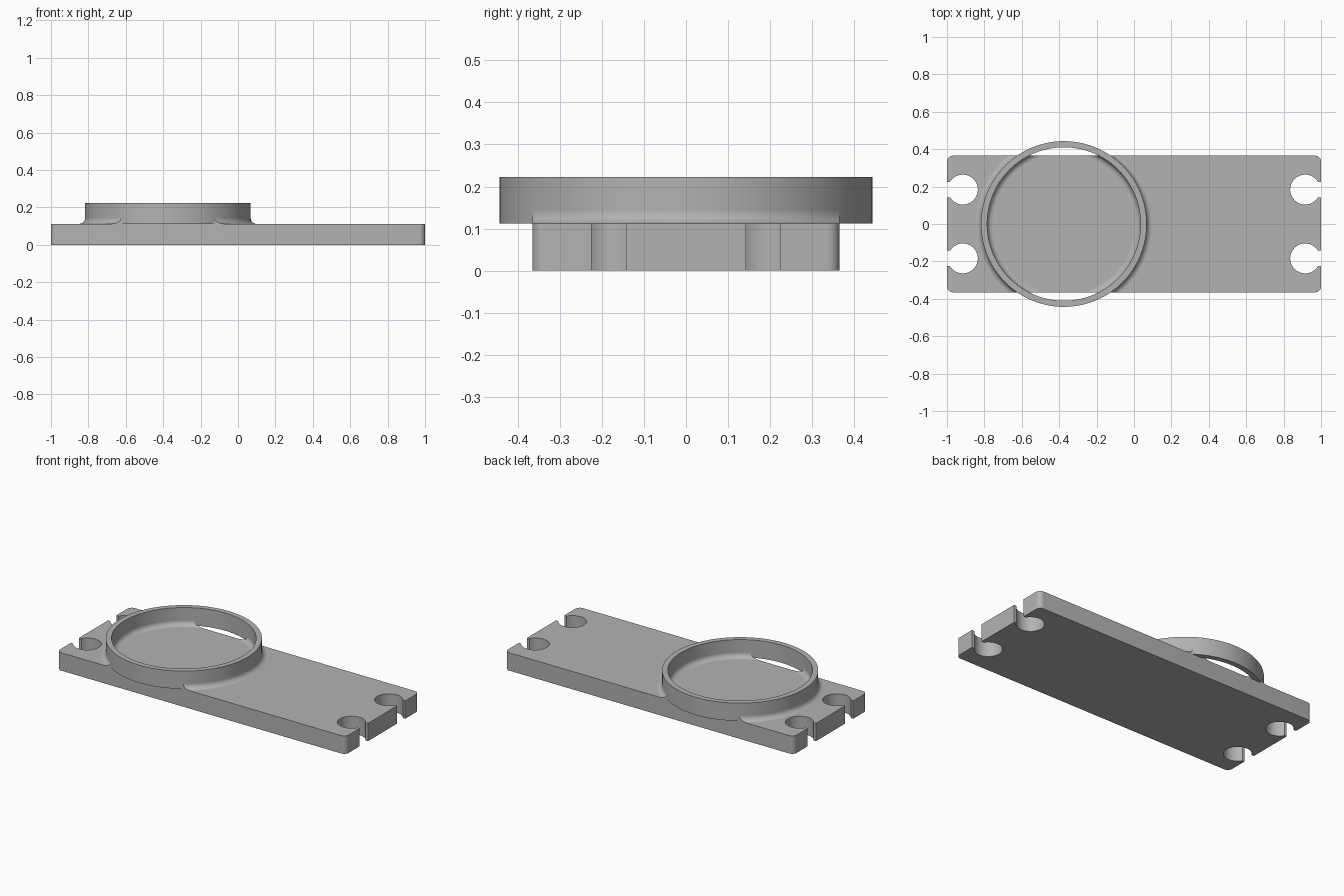
import bpy, bmesh, math
from math import cos, sin, pi

if "Cube" in bpy.data.objects:
    bpy.data.objects.remove(bpy.data.objects["Cube"])

HALF_X, HALF_Y, PLATE_Z = 1.0, 0.365, 0.112
RING_X, R_OUT, R_IN, RING_Z = -0.375, 0.443, 0.41, 0.223
FILLET, SEGS = 0.03, 128

grey = bpy.data.materials.new("plain grey")
grey.diffuse_color = (0.45, 0.45, 0.45, 1)
grey.use_nodes = True
grey.node_tree.nodes["Principled BSDF"].inputs["Base Color"].default_value = grey.diffuse_color


def finish(name, bm, angle=30):
    bmesh.ops.recalc_face_normals(bm, faces=bm.faces)
    mesh = bpy.data.meshes.new(name)
    bm.to_mesh(mesh)
    bm.free()
    mesh.materials.append(grey)
    ob = bpy.data.objects.new(name, mesh)
    bpy.context.collection.objects.link(ob)
    bpy.ops.object.select_all(action='DESELECT')
    ob.select_set(True)
    bpy.context.view_layer.objects.active = ob
    bpy.ops.object.shade_smooth_by_angle(angle=math.radians(angle))
    return ob


def arc(cx, cy, r, a0, a1, n):
    return [(cx + r * cos(a0 + (a1 - a0) * i / n),
             cy + r * sin(a0 + (a1 - a0) * i / n)) for i in range(n + 1)]


def revolve(profile):
    """Closed (radius, z) profile turned about the ring axis."""
    bm = bmesh.new()
    rows = [[bm.verts.new((RING_X + r * cos(2 * pi * k / SEGS),
                           r * sin(2 * pi * k / SEGS), z)) for r, z in profile]
            for k in range(SEGS)]
    n = len(profile)
    for k in range(SEGS):
        a, b = rows[k], rows[(k + 1) % SEGS]
        for i in range(n):
            j = (i + 1) % n
            bm.faces.new((a[i], b[i], b[j], a[j]))
    return bm


# Plate: one quarter of the outline, with keyhole notch and rounded corner
NX, NY, NR, HALF_SLOT = 0.915, 0.184, 0.08, 0.041
t = math.asin(HALF_SLOT / NR)
quarter = [(HALF_X, NY - HALF_SLOT)]
quarter += arc(NX, NY, NR, -t, -2 * pi + t, 40)
quarter += [(HALF_X, NY + HALF_SLOT)]
quarter += arc(HALF_X - 0.03, HALF_Y - 0.03, 0.03, 0, pi / 2, 8)

outline = list(quarter)
outline += [(-x, y) for x, y in reversed(quarter)]
outline += [(-x, -y) for x, y in quarter]
outline += [(x, -y) for x, y in reversed(quarter)]

bm = bmesh.new()
base = bm.faces.new([bm.verts.new((x, y, 0)) for x, y in outline])
top = bmesh.ops.extrude_face_region(bm, geom=[base], use_keep_orig=True)
bmesh.ops.translate(bm, vec=(0, 0, PLATE_Z),
                    verts=[v for v in top["geom"] if isinstance(v, bmesh.types.BMVert)])
finish("plate", bm)

# Ring wall standing on the plate and overhanging its long sides
finish("ring_wall", revolve([(R_IN, PLATE_Z), (R_OUT, PLATE_Z),
                             (R_OUT, RING_Z), (R_IN, RING_Z)]))


# Concave fillets at the foot of the ring, trimmed flush with the plate sides
def fillet(name, radius, side):
    curve = arc(radius + side * FILLET, PLATE_Z + FILLET, FILLET,
                -pi / 2, -pi if side > 0 else 0, 8)
    bm = revolve([(radius, PLATE_Z)] + curve)
    for s in (1, -1):
        cut = bmesh.ops.bisect_plane(
            bm, geom=bm.verts[:] + bm.edges[:] + bm.faces[:],
            plane_co=(0, s * HALF_Y, 0), plane_no=(0, s, 0), clear_outer=True)
        edges = [e for e in cut["geom_cut"] if isinstance(e, bmesh.types.BMEdge)]
        bmesh.ops.holes_fill(bm, edges=edges, sides=0)
    finish(name, bm)


fillet("outer_fillet", R_OUT, 1)
fillet("inner_fillet", R_IN, -1)
